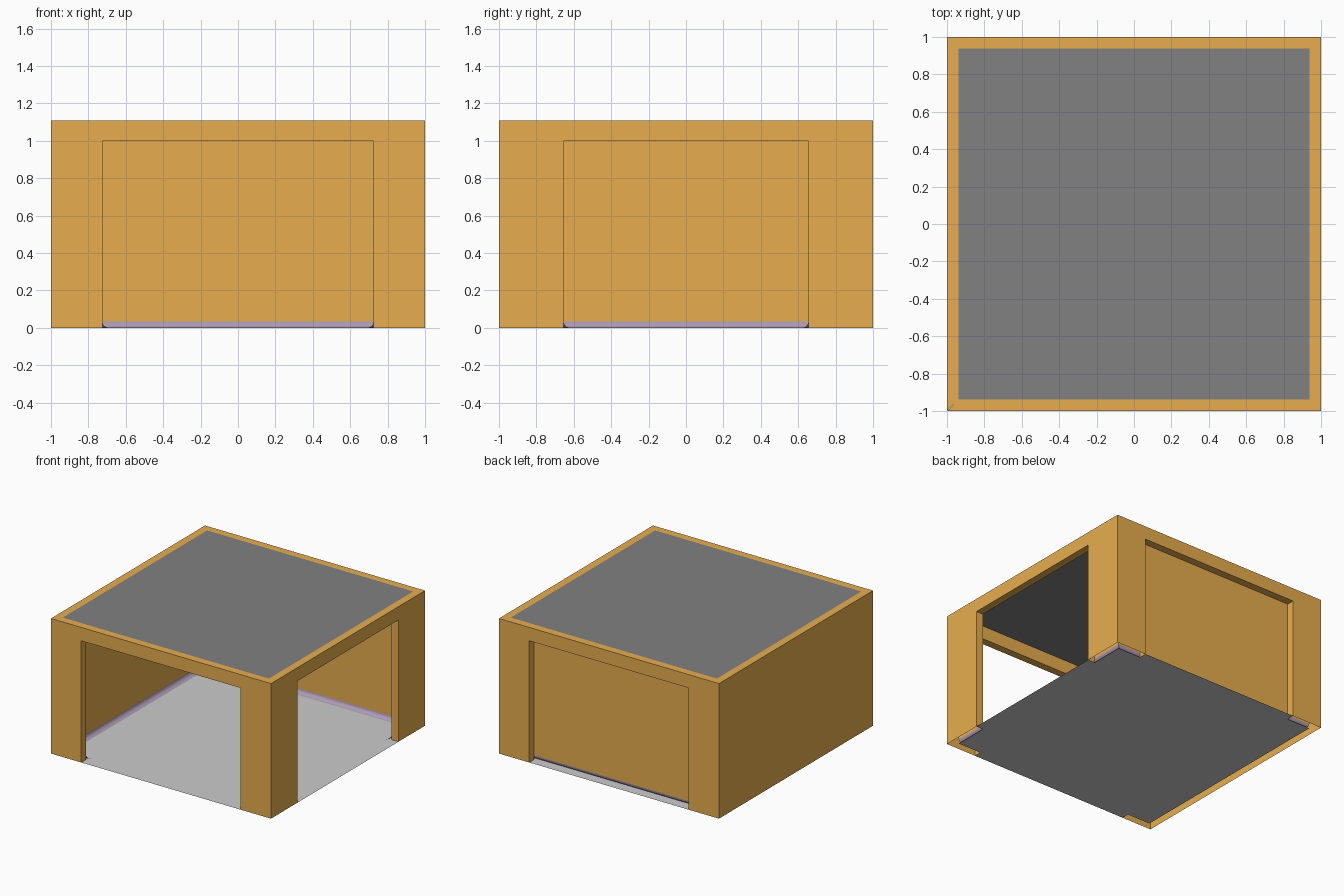
import bpy
from math import sin, cos, pi
from mathutils import Matrix, Vector

if "Cube" in bpy.data.objects:
    bpy.data.objects.remove(bpy.data.objects["Cube"])

OUT, INN = 1.0, 0.937        # outer and inner wall faces
H, DOOR_H = 1.11, 1.0        # wall height, doorway height
COVE = 0.035                 # cove skirting radius
FW, SW = 0.725, 0.655        # half widths of front/back and side doorways


def material(name, rgb):
    m = bpy.data.materials.new(name)
    m.diffuse_color = (*rgb, 1)
    m.use_nodes = True
    m.node_tree.nodes["Principled BSDF"].inputs["Base Color"].default_value = m.diffuse_color
    return m


def make(name, faces, mat=None, rot=0.0):
    """Object from a list of faces, each a list of points, turned about z."""
    verts, polys = [], []
    R = Matrix.Rotation(rot, 4, 'Z')
    for f in faces:
        polys.append(range(len(verts), len(verts) + len(f)))
        verts += [R @ Vector(p) for p in f]
    me = bpy.data.meshes.new(name)
    me.from_pydata(verts, [], polys)
    ob = bpy.data.objects.new(name, me)
    bpy.context.collection.objects.link(ob)
    if mat:
        me.materials.append(mat)
    return ob


def sheet(half, y, base, w):
    """Upright wall sheet at depth y, with a doorway of half width w."""
    notch = [(-w, base), (-w, DOOR_H), (w, DOOR_H), (w, base)] if w else []
    outline = [(-half, base)] + notch + [(half, base), (half, H), (-half, H)]
    return [(u, y, z) for u, z in outline]


def wall(name, rot, w=None, through=True):
    """Hollow wall: outer sheet, inner sheet, top rim and doorway reveal."""
    faces = [sheet(OUT, -OUT, 0, w),
             sheet(INN, -INN, COVE, w if through else None)[::-1],
             [(-OUT, -OUT, H), (OUT, -OUT, H), (INN, -INN, H), (-INN, -INN, H)]]
    if w:
        edge = [(-w, 0), (-w, DOOR_H), (w, DOOR_H), (w, 0)]
        for (u0, z0), (u1, z1) in zip(edge, edge[1:]):
            faces.append([(u0, -OUT, z0), (u0, -INN, z0),
                          (u1, -INN, z1), (u1, -OUT, z1)][::-1])
    make(name, faces, wall_mat, rot)


def cove(name, path, steps=5):
    """Concave skirting along mitred stations (x, y, dir x, dir y)."""
    prof = []
    for i in range(steps + 1):
        a = pi / 2 * i / steps
        prof.append((COVE * (1 - sin(a)), COVE * (1 - cos(a))))
    rows = [[(x + o * dx, y + o * dy, z) for o, z in prof] for x, y, dx, dy in path]
    faces = []
    for r, s in zip(rows, rows[1:]):
        for i in range(steps):
            faces.append([r[i], r[i + 1], s[i + 1], s[i]])
    ob = make(name, faces, cove_mat)
    bpy.context.view_layer.objects.active = ob
    ob.select_set(True)
    bpy.ops.object.shade_smooth_by_angle()
    ob.select_set(False)


wall_mat = material("ochre_wall", (0.8, 0.42, 0.08))
cove_mat = material("mauve_skirting", (0.42, 0.33, 0.46))
roof_mat = material("dark_ceiling", (0.22, 0.22, 0.22))

# Walls: open front and right, blind recess at the back, solid left
wall("front_wall", 0, FW)
wall("right_wall", pi / 2, SW)
wall("back_wall", pi, FW, through=False)
wall("left_wall", -pi / 2)

# Ceiling panel, facing down into the room
make("ceiling", [[(-INN, -INN, H), (-INN, INN, H), (INN, INN, H), (INN, -INN, H)]], roof_mat)


# Floor with thresholds reaching through the doorways
def rect(x0, x1, y0, y1):
    return [(x0, y0, 0), (x1, y0, 0), (x1, y1, 0), (x0, y1, 0)]


make("floor", [rect(-INN, INN, -INN, INN),
               rect(-FW, FW, -OUT, -INN),
               rect(-FW, FW, INN, OUT),
               rect(INN, OUT, -SW, SW)])

# Skirting: long run round the back and left, short run in the front right corner
cove("long_skirting", [(INN, SW, -1, -1), (INN, INN, -1, -1), (-INN, INN, 1, -1),
                       (-INN, -INN, 1, 1), (-FW, -INN, 1, 1)])
cove("corner_skirting", [(FW, -INN, -1, 1), (INN, -INN, -1, 1), (INN, -SW, -1, 1)])
